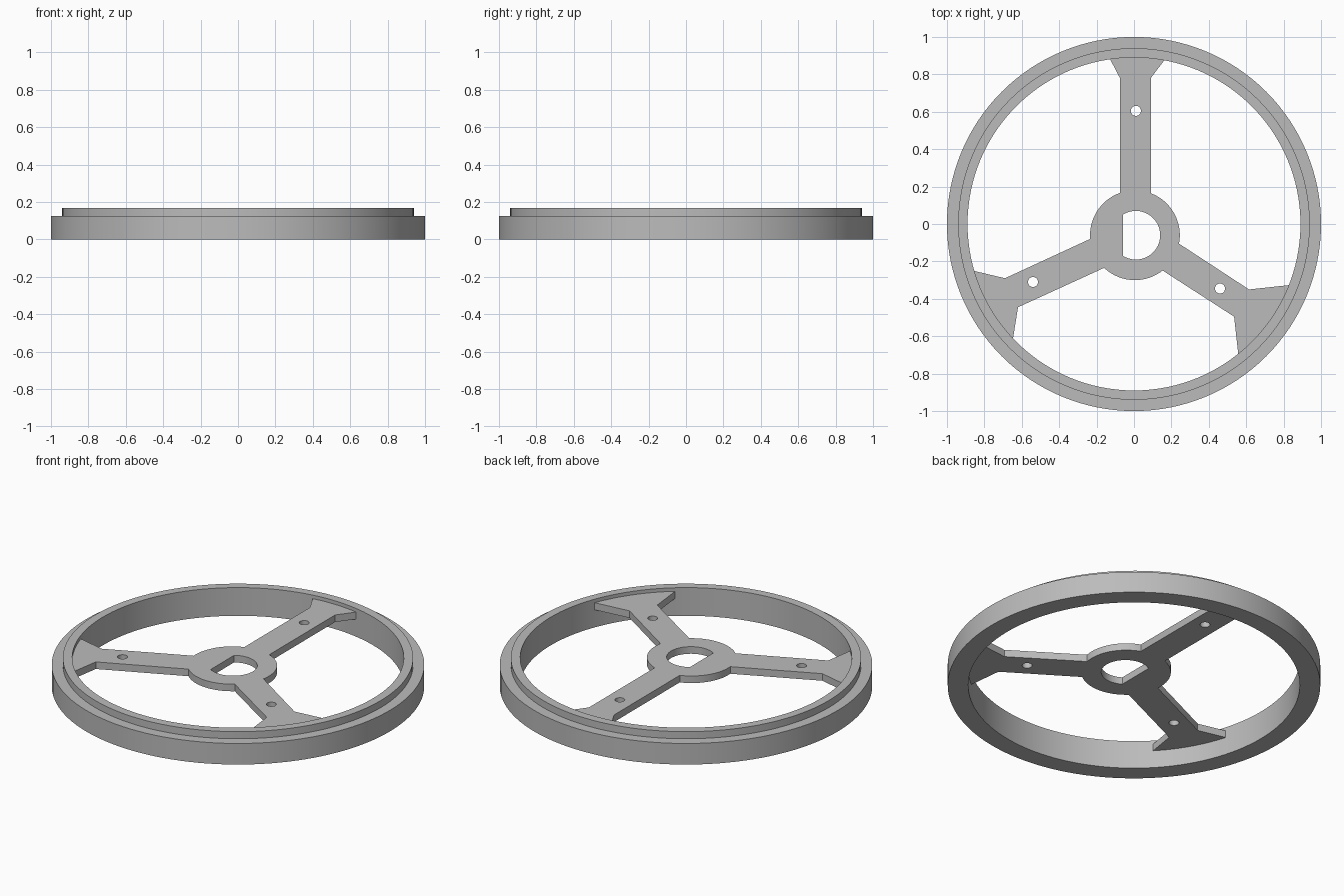
import bpy, bmesh
from math import sin, cos, atan2, pi, sqrt, acos, radians

cube = bpy.data.objects.get("Cube")
if cube:
    bpy.data.objects.remove(cube, do_unlink=True)

grey = bpy.data.materials.new("plain grey")
grey.use_nodes = True
grey.diffuse_color = (0.5, 0.5, 0.5, 1)
grey.node_tree.nodes["Principled BSDF"].inputs["Base Color"].default_value = (0.5, 0.5, 0.5, 1)


def finish(name, mesh):
    mesh.materials.clear()
    mesh.materials.append(grey)
    obj = bpy.data.objects.new(name, mesh)
    bpy.context.collection.objects.link(obj)
    bpy.ops.object.select_all(action='DESELECT')
    obj.select_set(True)
    bpy.context.view_layer.objects.active = obj
    bpy.ops.object.shade_smooth_by_angle(angle=radians(30))
    return obj


def arc(centre, radius, start, end, steps):
    """Points along an arc, both ends included."""
    return [(centre[0] + radius * cos(start + (end - start) * i / steps),
             centre[1] + radius * sin(start + (end - start) * i / steps))
            for i in range(steps + 1)]


def arc_between(centre, radius, a, b, steps):
    """Anticlockwise arc from the direction of a to the direction of b."""
    start = atan2(a[1] - centre[1], a[0] - centre[0])
    end = atan2(b[1] - centre[1], b[0] - centre[0])
    if end < start:
        end += 2 * pi
    return arc(centre, radius, start, end, steps)


# Rim: stepped profile revolved around z
SEGMENTS = 128
profile = [(0.89, 0), (1, 0), (1, 0.125), (0.94, 0.125), (0.94, 0.167), (0.89, 0.167)]
bm = bmesh.new()
rings = [[bm.verts.new((r * cos(2 * pi * s / SEGMENTS), r * sin(2 * pi * s / SEGMENTS), z))
          for r, z in profile] for s in range(SEGMENTS)]
for s in range(SEGMENTS):
    here, there = rings[s], rings[(s + 1) % SEGMENTS]
    for i in range(len(profile)):
        j = (i + 1) % len(profile)
        bm.faces.new((here[i], there[i], there[j], here[j]))
bmesh.ops.recalc_face_normals(bm, faces=bm.faces)
mesh = bpy.data.meshes.new("rim")
bm.to_mesh(mesh)
bm.free()
finish("rim", mesh)

# Spokes, anticlockwise: root, shoulder, flare tip, flare tip, shoulder, root
HUB, HUB_RADIUS, INNER = (0.005, -0.06), 0.24, 0.895
spokes = [
    [(0.09, 0.165), (0.09, 0.78), (0.165, 0.88), (-0.13, 0.885), (-0.075, 0.78), (-0.075, 0.165)],
    [(-0.235, -0.08), (-0.69, -0.29), (-0.86, -0.25), (-0.645, -0.615), (-0.62, -0.445), (-0.16, -0.235)],
    [(0.155, -0.25), (0.535, -0.495), (0.55, -0.69), (0.83, -0.325), (0.615, -0.35), (0.24, -0.105)],
]
outline = []
for n, (root, shoulder, tip, tip2, shoulder2, root2) in enumerate(spokes):
    outline += [root, shoulder] + arc_between((0, 0), INNER, tip, tip2, 12) + [shoulder2]
    outline += arc_between(HUB, HUB_RADIUS, root2, spokes[(n + 1) % 3][0], 20)

# Shaft hole with one flat side, and a small hole in each spoke
flat = pi - acos(0.07 / 0.13)
loops = [outline, arc((0.01, -0.06), 0.13, -flat, flat, 40)]
loops += [arc(c, 0.027, 0, 2 * pi, 24)[:-1] for c in [(0.01, 0.605), (-0.54, -0.31), (0.46, -0.345)]]

# Spoke plate: filled outline with holes, extruded
curve = bpy.data.curves.new("plate_outline", 'CURVE')
curve.dimensions = '2D'
curve.fill_mode = 'BOTH'
curve.extrude = 0.021
for loop in loops:
    spline = curve.splines.new('POLY')
    spline.points.add(len(loop) - 1)
    for point, (x, y) in zip(spline.points, loop):
        point.co = (x, y, 0, 1)
    spline.use_cyclic_u = True
helper = bpy.data.objects.new("plate_outline", curve)
bpy.context.collection.objects.link(helper)
bpy.context.view_layer.update()
evaluated = helper.evaluated_get(bpy.context.evaluated_depsgraph_get())
mesh = bpy.data.meshes.new_from_object(evaluated)
bpy.data.objects.remove(helper, do_unlink=True)

bm = bmesh.new()
bm.from_mesh(mesh)
bmesh.ops.remove_doubles(bm, verts=bm.verts, dist=0.0001)
bmesh.ops.translate(bm, verts=bm.verts, vec=(0, 0, 0.125))
bmesh.ops.recalc_face_normals(bm, faces=bm.faces)
bm.to_mesh(mesh)
bm.free()
finish("hub_and_spokes", mesh)
